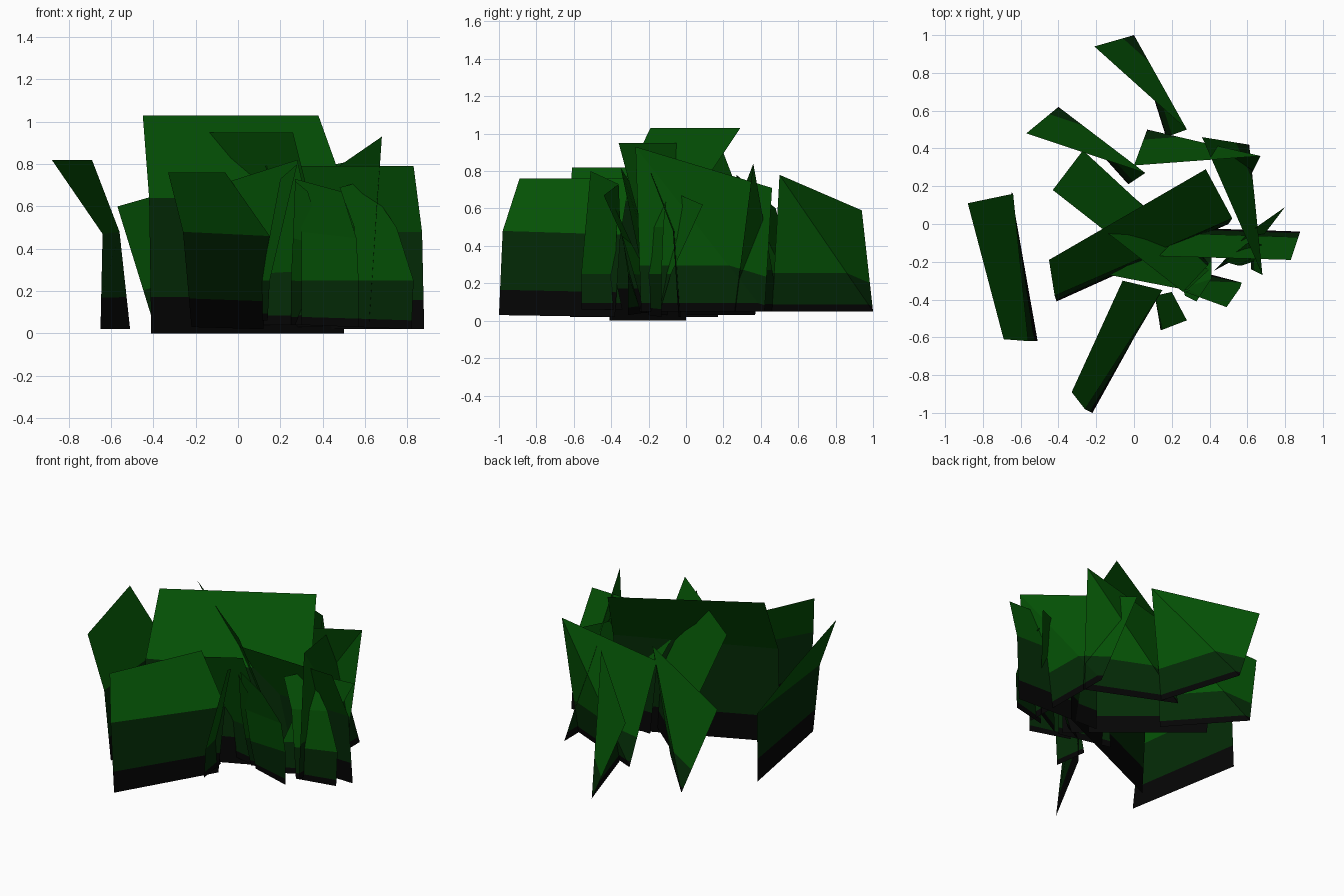
import bpy
import bmesh
from mathutils import Vector

default_cube = bpy.data.objects.get("Cube")
if default_cube:
    bpy.data.objects.remove(default_cube, do_unlink=True)


def make_material(name, colour):
    material = bpy.data.materials.new(name)
    material.use_nodes = True
    material.diffuse_color = colour
    shader = material.node_tree.nodes["Principled BSDF"]
    shader.inputs["Base Color"].default_value = colour
    shader.inputs["Roughness"].default_value = 1
    return material


# Colour bands from root to tip
bands = [
    make_material("root black", (0.0014, 0.0014, 0.0014, 1)),
    make_material("stem dark green", (0.0012, 0.024, 0.002, 1)),
    make_material("tip green", (0.0015, 0.088, 0.0018, 1)),
]


def blend(lower_edge, upper_edge, amount):
    """Edge part of the way between two edges."""
    return [Vector(a).lerp(Vector(b), amount) for a, b in zip(lower_edge, upper_edge)]


def make_sheet(name, edges):
    """Skin a list of edges, one colour band per row of faces."""
    bm = bmesh.new()
    rows = [[bm.verts.new(corner) for corner in edge] for edge in edges]
    for row, (lower, upper) in enumerate(zip(rows, rows[1:])):
        for side in range(len(lower) - 1):
            face = bm.faces.new((lower[side], lower[side + 1], upper[side + 1], upper[side]))
            face.material_index = min(row, len(bands) - 1)
    bmesh.ops.remove_doubles(bm, verts=bm.verts, dist=0.0001)
    mesh = bpy.data.meshes.new(name)
    bm.to_mesh(mesh)
    bm.free()
    for material in bands:
        mesh.materials.append(material)
    sheet = bpy.data.objects.new(name, mesh)
    bpy.context.collection.objects.link(sheet)


def folded_blade(name, root, fold, tip, bend=None, root_share=0.18):
    """Black root, dark stem up to the fold, green above it."""
    edges = [root, blend(root, fold, root_share), fold]
    if bend:
        edges.append(bend)
    make_sheet(name, edges + [tip])


def twisted_blade(name, root, tip):
    """Two triangles creased from the first root corner to the last tip corner."""
    start = [root[0], root[0], root[1]]
    end = [tip[0], tip[1], tip[1]]
    make_sheet(name, [blend(start, end, share) for share in (0, 0.05, 0.28, 1)])


# Large folded blades
folded_blade("right_side_blade", root_share=0.33,
             root=[(-.65, .17, .02), (-.51, -.62, .02)],
             fold=[(-.64, .16, .47), (-.56, -.62, .48)],
             tip=[(-.88, .11, .82), (-.69, -.61, .82)])

folded_blade("tall_centre_blade", root_share=0.27,
             root=[(-.41, -.41, 0), (.5, 0, 0)],
             fold=[(-.42, -.38, .64), (.52, .03, .64)],
             tip=[(-.45, -.19, 1.03), (.38, .29, 1.03)])

folded_blade("front_blade", root_share=0.3,
             root=[(-.22, -1, .03), (.12, -.38, .02)],
             fold=[(-.26, -.98, .48), (.15, -.35, .46)],
             tip=[(-.33, -.89, .76), (-.06, -.3, .76)])

folded_blade("left_side_blade", root_share=0.3,
             root=[(.28, -.02, .02), (.88, -.04, .02)],
             fold=[(.25, -.05, .48), (.87, -.07, .48)],
             tip=[(.13, -.17, .79), (.83, -.19, .79)])

folded_blade("crossing_centre_blade", root_share=0.3,
             root=[(-.27, .37, .03), (.4, -.2, .03)],
             fold=[(-.27, .39, .4), (.39, -.22, .43)],
             tip=[(-.43, .18, .95), (.26, -.36, .95)])

# Twisted blades around the back
twisted_blade("back_blade",
              root=[(0, 1, .05), (.17, .46, .05)],
              tip=[(-.21, .94, .59), (.28, .5, .78)])

twisted_blade("back_right_blade",
              root=[(-.4, .62, .05), (-.03, .21, .05)],
              tip=[(-.57, .48, .6), (.06, .27, .78)])

twisted_blade("back_left_blade",
              root=[(.07, .5, .05), (.62, .26, .05)],
              tip=[(0, .31, .71), (.67, .36, .84)])

twisted_blade("left_cross_blade",
              root=[(.61, .42, .05), (.62, -.24, .05)],
              tip=[(.36, .46, .71), (.68, -.27, .93)])

# Small blades crowding the front left
folded_blade("outer_left_blade",
             root=[(.57, -.2, .03), (.82, -.13, .02)],
             fold=[(.57, -.22, .25), (.83, -.13, .25)],
             bend=[(.55, -.22, .5), (.75, -.12, .5)],
             tip=[(.48, -.2, .69), (.6, -.1, .72)])

folded_blade("leaning_left_blade",
             root=[(.42, -.25, .05), (.62, -.14, .05)],
             fold=[(.47, -.2, .25), (.67, -.08, .25)],
             tip=[(.6, -.05, .68), (.8, .09, .62)])

folded_blade("narrow_front_blade",
             root=[(.14, -.56, .06), (.11, -.34, .06)],
             fold=[(.15, -.56, .25), (.11, -.38, .25)],
             tip=[(.28, -.51, .8), (.2, -.36, .73)])

folded_blade("middle_front_blade",
             root=[(.25, -.22, .04), (.41, -.14, .04)],
             fold=[(.25, -.28, .25), (.41, -.2, .24)],
             bend=[(.26, -.34, .45), (.41, -.29, .41)],
             tip=[(.27, -.38, .72), (.33, -.41, .67)])

folded_blade("short_front_blade",
             root=[(.3, -.24, .04), (.57, -.31, .03)],
             fold=[(.3, -.3, .25), (.57, -.31, .25)],
             bend=[(.3, -.35, .48), (.56, -.34, .45)],
             tip=[(.27, -.36, .73), (.49, -.44, .67)])

folded_blade("sloping_front_blade",
             root=[(.05, -.16, .04), (.4, -.24, .04)],
             fold=[(.06, -.17, .28), (.4, -.24, .3)],
             tip=[(-.13, -.27, .69), (.28, -.35, .82)])
